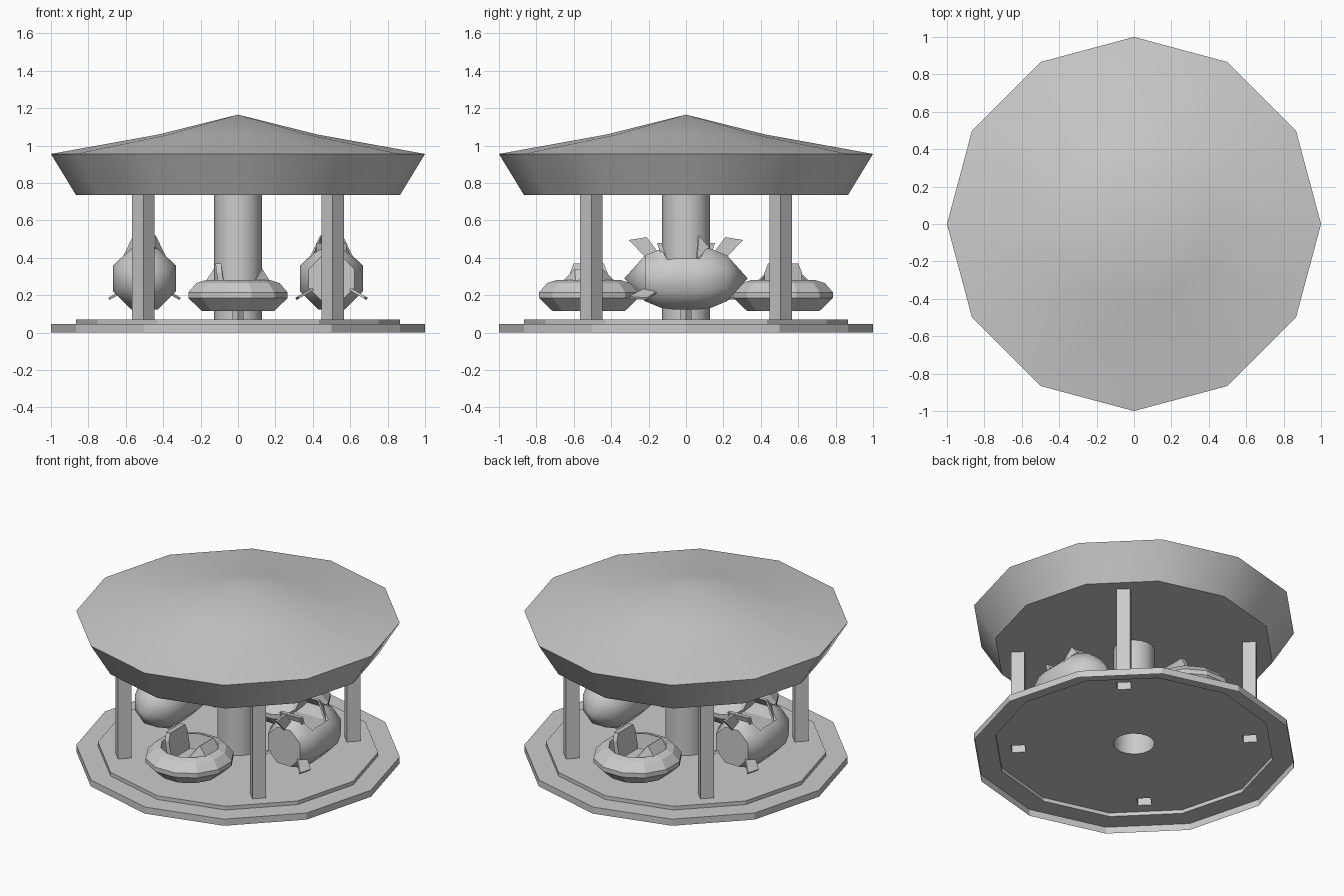
import bpy, bmesh
from math import pi, cos, sin, radians
from mathutils import Matrix, Vector

if "Cube" in bpy.data.objects:
    bpy.data.objects.remove(bpy.data.objects["Cube"])


def finish(name, bm, smooth=None, recalc=True):
    if recalc:
        bmesh.ops.recalc_face_normals(bm, faces=bm.faces)
    me = bpy.data.meshes.new(name)
    bm.to_mesh(me)
    bm.free()
    ob = bpy.data.objects.new(name, me)
    bpy.context.collection.objects.link(ob)
    if smooth:
        bpy.ops.object.select_all(action='DESELECT')
        ob.select_set(True)
        bpy.context.view_layer.objects.active = ob
        bpy.ops.object.shade_smooth_by_angle(angle=radians(smooth))
    return ob


def ring(bm, r, z, n, phase=0, c=(0, 0)):
    return [bm.verts.new((c[0] + r * cos(phase + 2 * pi * i / n),
                          c[1] + r * sin(phase + 2 * pi * i / n), z)) for i in range(n)]


def lathe(name, profile, n, phase=0, c=(0, 0), matrix=None, smooth=None):
    bm = bmesh.new()
    rings = [ring(bm, r, z, n, phase, c) for r, z in profile]
    for a, b in zip(rings, rings[1:]):
        for i in range(n):
            j = (i + 1) % n
            bm.faces.new((a[i], a[j], b[j], b[i]))
    bmesh.ops.remove_doubles(bm, verts=bm.verts, dist=1e-5)
    if matrix:
        bmesh.ops.transform(bm, matrix=matrix, verts=bm.verts)
    return finish(name, bm, smooth)


def plate(name, pts, offset):
    """Flat polygon thickened along an offset vector."""
    bm = bmesh.new()
    a = [bm.verts.new(p) for p in pts]
    b = [bm.verts.new(Vector(p) + Vector(offset)) for p in pts]
    bm.faces.new(a)
    bm.faces.new(b[::-1])
    for i in range(len(a)):
        j = (i + 1) % len(a)
        bm.faces.new((a[i], b[i], b[j], a[j]))
    return finish(name, bm)


def windshield(name, x, centre, side, top):
    """Three folded panels; each argument is (half width, y, z)."""
    bm = bmesh.new()
    (w1, y1, z1), (w2, y2, z2), (w3, y3, z3) = centre, side, top
    p = [bm.verts.new(v) for v in ((x - w2, y2, z2), (x - w1, y1, z1), (x + w1, y1, z1),
                                   (x + w2, y2, z2), (x + w3, y3, z3), (x - w3, y3, z3))]
    bm.faces.new((p[1], p[2], p[4], p[5]))
    bm.faces.new((p[0], p[1], p[5]))
    bm.faces.new((p[2], p[3], p[4]))
    ob = finish(name, bm)
    ob.modifiers.new('thickness', 'SOLIDIFY').thickness = 0.012
    return ob


def pair(obs, angle):
    """Turn the parts about the centre and add the opposite copy."""
    for ob in obs:
        ob.rotation_euler.z = angle
        twin = ob.copy()
        twin.rotation_euler.z = angle + pi
        bpy.context.collection.objects.link(twin)


FLOOR, CEIL = 0.07, 0.735
P = 0.506
corners = [(P, P), (-P, P), (-P, -P), (P, -P)]

# stepped base, open underneath
lathe('base_steps', [(1, 0), (1, 0.045), (0.866, 0.045), (0.866, FLOOR)], 12)

# floor with openings below the hollow column and posts
bm = bmesh.new()
loops = [ring(bm, 0.866, FLOOR, 12), ring(bm, 0.127, FLOOR, 16)]
loops += [ring(bm, 0.06, FLOOR, 4, 0, c) for c in corners]
edges = [bm.edges.new((l[i], l[(i + 1) % len(l)])) for l in loops for i in range(len(l))]
bmesh.ops.triangle_fill(bm, use_beauty=True, edges=edges, normal=(0, 0, 1))
finish('floor', bm, recalc=False)

# column and posts
lathe('centre_column', [(0.127, FLOOR), (0.127, CEIL)], 16, smooth=40)
for k, c in enumerate(corners):
    lathe(f'post_{k + 1}', [(0.06, FLOOR), (0.06, CEIL)], 4, 0, c)

# roof
lathe('roof', [(0, CEIL), (0.866, CEIL), (1, 0.955), (0.42, 1.06), (0, 1.165)], 12, smooth=35)

# rocket car, built at +x and facing +y
RX, RZ = 0.5, 0.29
to_y = Matrix.Translation((RX, 0, RZ)) @ Matrix.Rotation(-pi / 2, 4, 'X')
body = lathe('rocket_body', [(0, -0.22), (0.132, -0.22), (0.172, -0.13), (0.181, -0.06), (0.181, 0.06),
                             (0.172, 0.13), (0.132, 0.22), (0, 0.33)], 8, pi / 8, matrix=to_y, smooth=50)
cutter = plate('cockpit_cutter', [(RX - 0.13, -0.08, 0.3), (RX - 0.13, 0.05, 0.3), (RX - 0.13, 0.07, 0.39),
                                  (RX - 0.13, 0.15, 0.52), (RX - 0.13, -0.17, 0.52), (RX - 0.13, -0.1, 0.39)],
               (0.26, 0, 0))
cutter.hide_render = True
cut = body.modifiers.new('cockpit', 'BOOLEAN')
cut.object, cut.operation, cut.solver = cutter, 'DIFFERENCE', 'EXACT'
bpy.context.view_layer.objects.active = body
bpy.ops.object.modifier_apply(modifier='cockpit')
bpy.data.objects.remove(cutter)

rocket = [body]
for k, deg in enumerate((90, -30, 210)):
    d = Vector((cos(radians(deg)), 0, sin(radians(deg))))
    t = Vector((-d.z, 0, d.x)) * 0.014
    pts = [Vector((RX, y, RZ)) + d * r - t / 2
           for y, r in ((-0.22, 0.115), (-0.15, 0.14), (-0.21, 0.22), (-0.305, 0.205))]
    rocket.append(plate(f'rocket_fin_{k + 1}', pts, t))
rocket.append(windshield('rocket_windshield', RX, (0.06, 0.125, 0.455), (0.12, 0.06, 0.395), (0.06, 0.07, 0.52)))
rocket.append(plate('rocket_seat_back', [(RX - 0.08, -0.07, 0.3), (RX + 0.08, -0.07, 0.3),
                                         (RX + 0.08, -0.13, 0.48), (RX - 0.08, -0.13, 0.48)], (0, -0.025, 0)))
rocket.append(lathe('rocket_support', [(0.03, FLOOR), (0.03, 0.14)], 4, 0, (RX, 0)))
pair(rocket, 0)

# saucer car, built at +x facing +y, then turned to the front
SX = 0.52
saucer = [lathe('saucer_body', [(0, 0.115), (0.2, 0.115), (0.275, 0.185), (0.275, 0.215), (0.23, 0.265),
                                (0.18, 0.28), (0.165, 0.18), (0, 0.18)], 12, pi / 12, (SX, 0))]
saucer.append(plate('saucer_seat_back', [(SX - 0.1, -0.06, 0.18), (SX + 0.1, -0.06, 0.18), (SX + 0.1, -0.085, 0.32),
                                         (SX + 0.08, -0.09, 0.37), (SX - 0.08, -0.09, 0.37),
                                         (SX - 0.1, -0.085, 0.32)], (0, -0.03, 0)))
saucer.append(plate('saucer_seat', [(SX - 0.1, -0.06, 0.18), (SX + 0.1, -0.06, 0.18),
                                    (SX + 0.1, 0.03, 0.18), (SX - 0.1, 0.03, 0.18)], (0, 0, 0.03)))
saucer.append(windshield('saucer_windshield', SX, (0.07, 0.175, 0.27), (0.14, 0.09, 0.275), (0.075, 0.13, 0.34)))
saucer.append(lathe('saucer_support', [(0.03, FLOOR), (0.03, 0.12)], 4, 0, (SX, 0)))
pair(saucer, -pi / 2)
